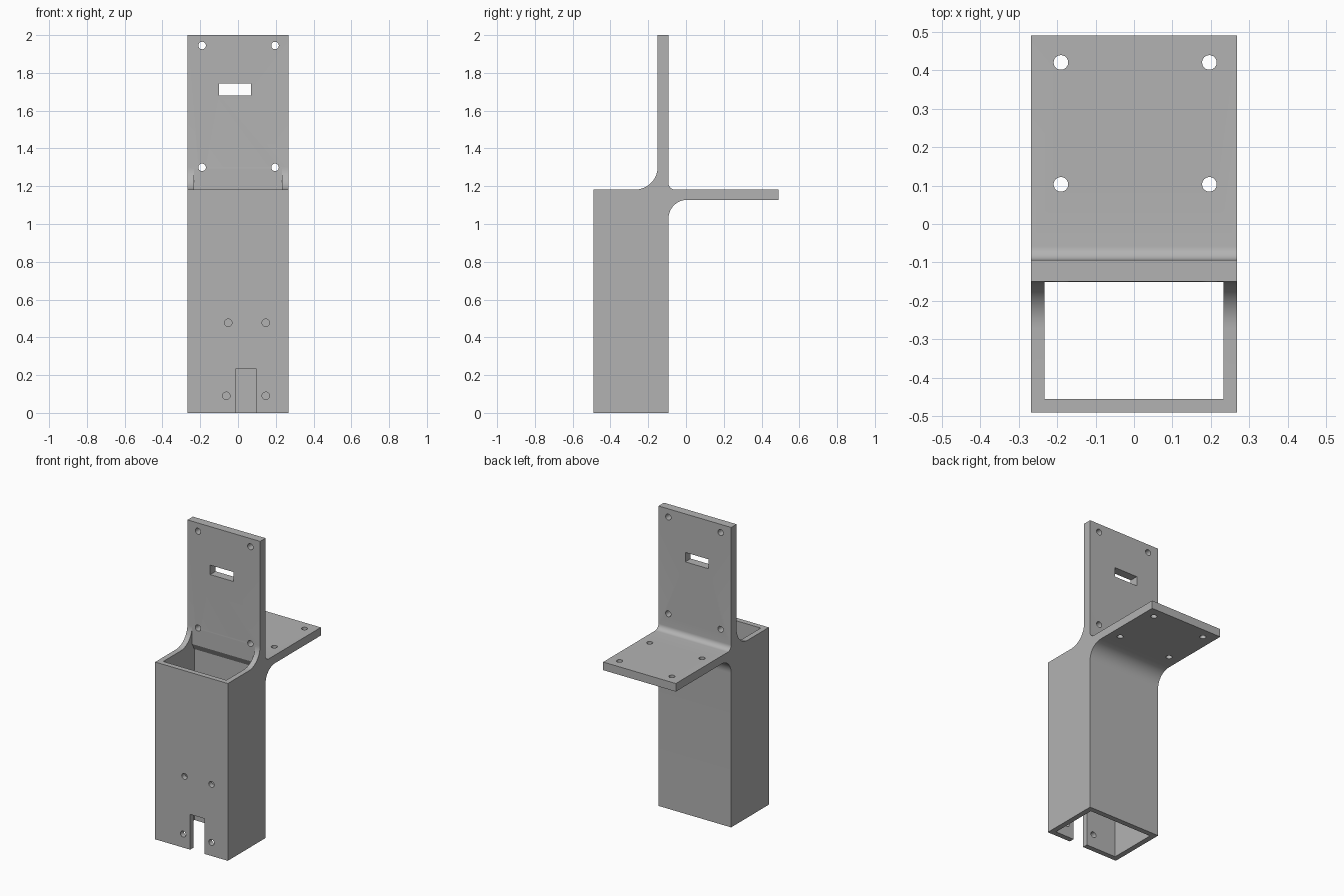
import bpy, bmesh
from math import sin, cos, pi, radians
from mathutils import Matrix

cube = bpy.data.objects.get("Cube")
if cube:
    bpy.data.objects.remove(cube, do_unlink=True)

grey = bpy.data.materials.new("plain grey")
grey.use_nodes = True
colour = (0.45, 0.45, 0.45, 1)
grey.diffuse_color = colour
grey.node_tree.nodes["Principled BSDF"].inputs["Base Color"].default_value = colour

HALF = 0.268                    # half width
FRONT, BACK = -0.49, 0.49       # depth limits
PLATE_F, PLATE_B = -0.15, -0.093  # upright plate faces
SHELF_LOW, SHELF_TOP = 1.128, 1.182
WALL = 0.035


def make_object(name, bm):
    bmesh.ops.recalc_face_normals(bm, faces=bm.faces)
    mesh = bpy.data.meshes.new(name)
    bm.to_mesh(mesh)
    bm.free()
    mesh.materials.append(grey)
    obj = bpy.data.objects.new(name, mesh)
    bpy.context.collection.objects.link(obj)
    return obj


def extrude_profile(name, points, half):
    """Side profile of (y, z) points extruded across x."""
    bm = bmesh.new()
    face = bm.faces.new([bm.verts.new((-half, y, z)) for y, z in points])
    new = bmesh.ops.extrude_face_region(bm, geom=[face])["geom"]
    verts = [v for v in new if isinstance(v, bmesh.types.BMVert)]
    bmesh.ops.translate(bm, verts=verts, vec=(2 * half, 0, 0))
    return make_object(name, bm)


def arc(y, z, r, start, end, steps=14):
    angles = [radians(start + (end - start) * i / steps) for i in range(steps + 1)]
    return [(y + r * cos(a), z + r * sin(a)) for a in angles]


def cut(body, cutter):
    mod = body.modifiers.new("cut", "BOOLEAN")
    mod.operation = "DIFFERENCE"
    mod.solver = "EXACT"
    mod.object = cutter
    bpy.context.view_layer.objects.active = body
    bpy.ops.object.modifier_apply(modifier=mod.name)
    bpy.data.objects.remove(cutter, do_unlink=True)


def box(x0, x1, y0, y1, z0, z1):
    bm = bmesh.new()
    bmesh.ops.create_cube(bm, size=1)
    bmesh.ops.scale(bm, vec=(x1 - x0, y1 - y0, z1 - z0), verts=bm.verts)
    bmesh.ops.translate(bm, vec=((x0 + x1) / 2, (y0 + y1) / 2, (z0 + z1) / 2), verts=bm.verts)
    return make_object("box_cutter", bm)


def drills(centres, radius, depth, upright):
    """Several round cutters, along z when upright, else along y."""
    bm = bmesh.new()
    turn = Matrix() if upright else Matrix.Rotation(pi / 2, 4, "X")
    for c in centres:
        bmesh.ops.create_cone(bm, cap_ends=True, segments=24, radius1=radius,
                              radius2=radius, depth=depth,
                              matrix=Matrix.Translation(c) @ turn)
    return make_object("drill_cutter", bm)


# Solid bracket: column, upright plate and rear shelf with filleted joints
big, small, under = 0.12, 0.035, 0.1
profile = [(FRONT, 0), (PLATE_B, 0)]
profile += arc(PLATE_B + under, SHELF_LOW - under, under, 180, 90)
profile += [(BACK, SHELF_LOW), (BACK, SHELF_TOP)]
profile += arc(PLATE_B + small, SHELF_TOP + small, small, 270, 180, 8)
profile += [(PLATE_B, 2), (PLATE_F, 2)]
profile += arc(PLATE_F - big, SHELF_TOP + big, big, 0, -90)
profile += [(FRONT, SHELF_TOP)]
bracket = extrude_profile("mounting_bracket", profile, HALF)

# Hollow the column, leaving thin walls
inner_back = PLATE_B - WALL
edge = PLATE_F - 0.0005
cavity = [(FRONT + WALL, -0.1), (inner_back, -0.1), (inner_back, 1.14),
          (edge, SHELF_TOP), (edge, 1.4), (FRONT + WALL, 1.4)]
cut(bracket, extrude_profile("cavity_cutter", cavity, HALF - WALL))

# Window in the upright plate and notch at the foot of the front wall
cut(bracket, box(-0.1, 0.07, -0.3, 0.1, 1.68, 1.743))
cut(bracket, box(-0.01, 0.095, -0.6, -0.4, -0.1, 0.235))

# Screw holes: upright plate, shelf, front wall
sides = (-0.19, 0.196)
cut(bracket, drills([(x, -0.12, z) for x in sides for z in (1.3, 1.945)], 0.02, 0.2, False))
cut(bracket, drills([(x, y, 1.15) for x in sides for y in (0.103, 0.42)], 0.019, 0.2, True))
cut(bracket, drills([(-0.052, FRONT, 0.477), (0.147, FRONT, 0.477),
                     (-0.062, FRONT, 0.09), (0.147, FRONT, 0.09)], 0.02, 0.2, False))

bpy.ops.object.select_all(action="DESELECT")
bracket.select_set(True)
bpy.context.view_layer.objects.active = bracket
bpy.ops.object.shade_smooth_by_angle(angle=radians(25))
